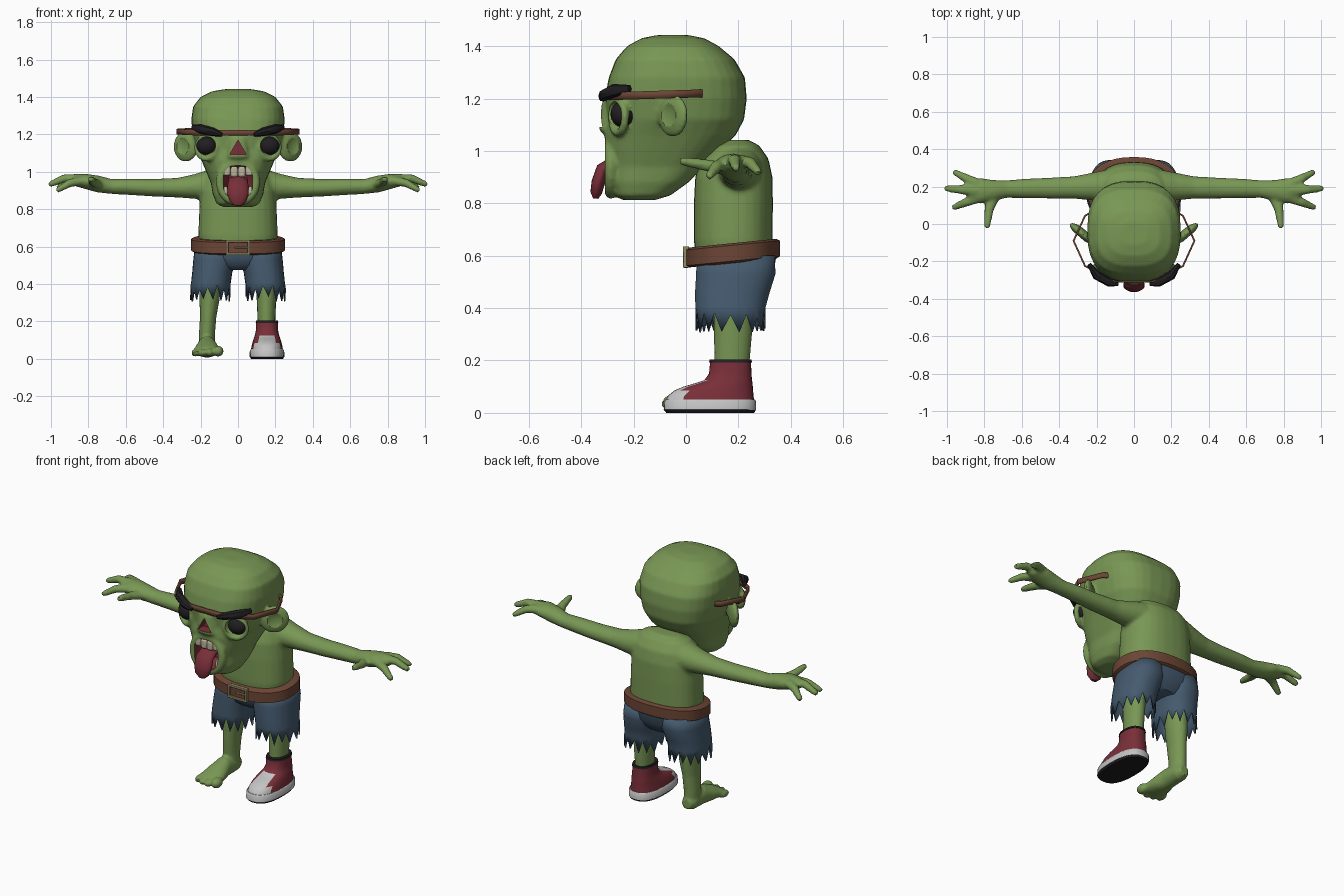
import bpy, bmesh, math, random
from mathutils import Vector

random.seed(4)
if "Cube" in bpy.data.objects:
    bpy.data.objects.remove(bpy.data.objects["Cube"])


def material(name, *rgb):
    m = bpy.data.materials.new(name)
    m.use_nodes = True
    m.diffuse_color = (*rgb, 1)
    m.node_tree.nodes["Principled BSDF"].inputs["Base Color"].default_value = (*rgb, 1)
    return m


GREEN = material("skin green", .19, .31, .09)
BLUE = material("denim blue", .06, .105, .16)
BROWN = material("leather brown", .15, .06, .035)
RED = material("dark red", .19, .028, .04)
WHITE = material("shoe white", .55, .55, .55)
BLACK = material("soft black", .015, .013, .015)
BONE = material("tooth bone", .5, .45, .33)
BRASS = material("dull brass", .3, .26, .13)


def select(*objs):
    bpy.ops.object.select_all(action='DESELECT')
    for o in objs:
        o.select_set(True)
    bpy.context.view_layer.objects.active = objs[0]


def finish(o, name, mat):
    o.name = name
    o.data.materials.clear()
    o.data.materials.append(mat)
    select(o)
    bpy.ops.object.transform_apply(location=True, rotation=True, scale=True)
    bpy.ops.object.shade_smooth_by_angle(angle=math.radians(40))
    return o


def loft(name, rings, mat, flat=False, power=2, seg=20, cap=True):
    """Skin rings (x, y, z, a, b); flat keeps every ring horizontal."""
    bm, loops = bmesh.new(), []
    pts = [Vector(r[:3]) for r in rings]
    for i, r in enumerate(rings):
        u, v = Vector((1, 0, 0)), Vector((0, 1, 0))
        if not flat:
            t = (pts[min(i + 1, len(pts) - 1)] - pts[max(i - 1, 0)]).normalized()
            u = t.cross(Vector((0, 0, 1))).normalized()
            v = u.cross(t)
        loop = []
        for k in range(seg):
            c, s = math.cos(math.tau * k / seg), math.sin(math.tau * k / seg)
            c = math.copysign(abs(c) ** (2 / power), c)
            s = math.copysign(abs(s) ** (2 / power), s)
            loop.append(bm.verts.new(pts[i] + u * c * r[3] + v * s * r[4]))
        loops.append(loop)
    for p, q in zip(loops, loops[1:]):
        for k in range(seg):
            n = (k + 1) % seg
            bm.faces.new((p[k], p[n], q[n], q[k]))
    if cap:
        bm.faces.new(loops[0])
        bm.faces.new(loops[-1])
    bmesh.ops.recalc_face_normals(bm, faces=bm.faces)
    me = bpy.data.meshes.new(name)
    bm.to_mesh(me)
    bm.free()
    o = bpy.data.objects.new(name, me)
    bpy.context.collection.objects.link(o)
    return finish(o, name, mat)


def stack(rows, x=0):
    """Rows of z, front y, back y, half width become rings."""
    return [(x, (f + b) / 2, z, w, (b - f) / 2) for z, f, b, w in rows]


def ball(name, loc, size, mat, turn=0):
    bpy.ops.mesh.primitive_uv_sphere_add(segments=24, ring_count=14, location=loc, rotation=(0, 0, turn))
    bpy.context.object.scale = size
    return finish(bpy.context.object, name, mat)


def box(name, loc, size, mat, bevel=.006):
    bpy.ops.mesh.primitive_cube_add(size=1, location=loc)
    o = bpy.context.object
    o.scale = size
    finish(o, name, mat)
    m = o.modifiers.new("bevel", 'BEVEL')
    m.width, m.segments = bevel, 2
    return o


def torus(name, loc, turn, major, minor, size, mat):
    bpy.ops.mesh.primitive_torus_add(location=loc, rotation=(math.pi / 2, 0, turn), major_radius=major,
                                     minor_radius=minor, major_segments=28, minor_segments=10)
    bpy.context.object.scale = size
    return finish(bpy.context.object, name, mat)


def apply(o, kind, **settings):
    m = o.modifiers.new(kind.lower(), kind)
    for key, value in settings.items():
        setattr(m, key, value)
    select(o)
    bpy.ops.object.modifier_apply(modifier=m.name)


def fuse(name, parts, voxel=.01, rounds=4):
    """Melt overlapping parts into one soft skin."""
    select(*parts)
    bpy.ops.object.join()
    o = bpy.context.object
    apply(o, 'REMESH', mode='VOXEL', voxel_size=voxel)
    apply(o, 'SMOOTH', factor=.5, iterations=rounds)
    return finish(o, name, GREEN)


def cut(o, cutter):
    apply(o, 'BOOLEAN', operation='DIFFERENCE', solver='EXACT', material_mode='TRANSFER', object=cutter)
    bpy.data.objects.remove(cutter)


# Head with ears, eye bags and lips
parts = [loft("head", stack([
    (.812, -.24, -.12, .08), (.83, -.275, -.06, .115), (.88, -.29, .01, .135), (.94, -.295, .07, .145),
    (1, -.305, .13, .17), (1.06, -.31, .19, .195), (1.12, -.3, .222, .225), (1.2, -.31, .232, .243),
    (1.28, -.295, .225, .25), (1.35, -.268, .185, .24), (1.4, -.225, .125, .2),
    (1.43, -.17, .07, .14), (1.442, -.11, .01, .07)]), GREEN, True, 2.7, 32)]
parts.append(torus("lips", (0, -.287, .945), 0, .09, .024, (1.05, 1.13, 1), GREEN))
parts.append(loft("nose_bridge", [(0, -.28, 1.22, .03, .02), (0, -.3, 1.18, .045, .022),
                                  (0, -.302, 1.08, .06, .03), (0, -.28, 1.05, .05, .02)], GREEN, True))
for s in (1, -1):
    parts.append(ball("ear", (s * .28, -.05, 1.135), (.082, .026, .082), GREEN, s * .7))
    parts.append(torus("eye_bag", (s * .167, -.258, 1.128), s * .45, .058, .016, (1, 1, 1), GREEN))
head = fuse("head", parts, .009, 3)
for s in (1, -1):
    cut(head, ball("ear_cutter", (s * .306, -.079, 1.137), (.058, .026, .06), GREEN, s * .7))
    cut(head, ball("socket_cutter", (s * .172, -.285, 1.14), (.054, .06, .05), GREEN))
cut(head, loft("mouth_cutter", [(0, -.4, .945, .08, .09), (0, -.24, .945, .078, .088),
                                (0, -.2, .945, .05, .06)], RED, power=2.8))
bpy.ops.mesh.primitive_cone_add(vertices=3, radius1=.052, radius2=.052, depth=.12,
                                location=(0, -.33, 1.118), rotation=(math.pi / 2, 0, 0))
nose = finish(bpy.context.object, "nose_cutter", RED)
top = max(v.co.z for v in nose.data.vertices)
if sum(v.co.z > top - .01 for v in nose.data.vertices) > 2:
    for v in nose.data.vertices:
        v.co.z = 2 * 1.118 - v.co.z
    nose.data.flip_normals()
cut(head, nose)
select(head)
bpy.ops.object.shade_smooth_by_angle(angle=math.radians(40))

# Eyes, brows, teeth and tongue
for s, side in ((1, "left"), (-1, "right")):
    ball(side + "_eye", (s * .167, -.24, 1.14), (.056, .048, .05), BLACK)
    loft(side + "_brow", [(s * .085, -.318, 1.198, .014, .01), (s * .13, -.312, 1.212, .024, .022),
                          (s * .2, -.275, 1.23, .024, .026), (s * .24, -.215, 1.238, .012, .014)], BLACK, seg=8)
    ball(side + "_lower_tooth", (s * .066, -.288, .895), (.013, .014, .028), BONE)
    for x, drop in ((.02, .985), (.06, .992)):
        box(side + "_upper_tooth", (s * x, -.292, drop + .015), (.038, .028, .056), BONE, .01)
loft("tongue", [(0, -.21, .945, .045, .02), (0, -.28, .955, .052, .024), (0, -.318, .93, .055, .026),
                (0, -.335, .88, .056, .026), (0, -.343, .84, .044, .022), (0, -.345, .818, .018, .01)], RED)

# Strap around the head
strap = loft("head_strap", [(0, -.09, z, .328, .235) for z in (1.2, 1.23)], BROWN, True, seg=10, cap=False)
for v in strap.data.vertices:
    v.co.z += (v.co.y + .09) * .03
strap.modifiers.new("thickness", 'SOLIDIFY').thickness = .01

# Torso, arms and hands
parts = [loft("torso", stack([
    (.56, .04, .33, .2), (.66, .03, .33, .212), (.8, .03, .332, .207), (.9, .035, .33, .2),
    (.97, .06, .315, .185), (1.02, .11, .28, .15), (1.042, .16, .24, .09)]), GREEN, True, 2.4, 28)]
fingers = [[(.84, .215, .96, .03, .025), (.9, .245, .955, .024, .022), (.955, .275, .92, .017, .016)],
           [(.84, .18, .965, .03, .025), (.93, .185, .965, .025, .022), (1, .19, .935, .018, .017)],
           [(.84, .14, .95, .03, .025), (.9, .115, .94, .024, .022), (.96, .09, .905, .017, .016)],
           [(.74, .16, .93, .03, .025), (.775, .08, .945, .026, .023), (.785, -.01, .96, .017, .017)]]
for s in (1, -1):
    arm = [(.06, .2, .93, .09, .085), (.15, .2, .93, .09, .083), (.22, .2, .922, .075, .068),
           (.32, .195, .915, .06, .053), (.45, .192, .915, .056, .047), (.58, .19, .92, .052, .044),
           (.68, .187, .922, .047, .04), (.75, .18, .935, .056, .045), (.82, .178, .95, .068, .04),
           (.88, .18, .952, .055, .026)]
    for path in [arm] + fingers:
        parts.append(loft("limb", [(s * p[0],) + p[1:] for p in path], GREEN))
        tip = path[-1]
        parts.append(ball("tip", (s * tip[0], tip[1], tip[2]), (tip[4],) * 3, GREEN))
fuse("torso_and_arms", parts)

# Belt, tilted down to the front, and its buckle
belt = loft("belt", [(0, .178, .61 + z, .25 - i, .18 - i) for z, i in
                     ((-.038, .014), (-.03, 0), (.03, 0), (.038, .014))], BROWN, True, 2.3, 36)
for v in belt.data.vertices:
    v.co.z += (v.co.y - .18) * .1
for s in (1, -1):
    box("buckle_side", (s * .058, .0, .595), (.014, .022, .082), BRASS, .003)
    box("buckle_bar", (0, .0, .595 + s * .034), (.12, .022, .014), BRASS, .003)
box("buckle_tongue", (.02, .0, .595), (.075, .016, .01), BRASS, .003)

# Ragged shorts
loft("shorts_seat", stack([(.475, .09, .29, .1), (.5, .06, .31, .19), (.54, .042, .335, .222),
                           (.6, .035, .345, .228)]), BLUE, True, 2.4, 28)
for s, side in ((1, "left"), (-1, "right")):
    leg = loft(side + "_shorts_leg", [
        (s * .118, .19, .6, .112, .15), (s * .125, .19, .53, .114, .152), (s * .138, .177, .46, .107, .143),
        (s * .145, .17, .405, .106, .135), (s * .148, .17, .35, .108, .135)], BLUE, True, 2.3, 30, False)
    for i, v in enumerate(leg.data.vertices[-30:]):
        v.co.z = random.uniform(.305, .335) if i % 2 else random.uniform(.365, .4)
    leg.modifiers.new("thickness", 'SOLIDIFY').thickness = .008

# Bare right leg and foot
parts = [loft("leg", [(-.15, .18, .46, .06, .075), (-.152, .18, .32, .054, .074), (-.16, .175, .22, .044, .065),
                      (-.166, .175, .13, .043, .058), (-.166, .175, .04, .043, .055)], GREEN, True),
         loft("foot", [(-.166, .235, .055, .03, .03), (-.166, .2, .055, .046, .045), (-.166, .1, .065, .05, .058),
                       (-.166, .04, .053, .064, .047), (-.166, -.02, .042, .074, .032),
                       (-.166, -.04, .038, .07, .025)], GREEN)]
for x, y, r in ((-.106, -.05, .029), (-.152, -.056, .022), (-.192, -.05, .021), (-.229, -.036, .02)):
    parts.append(ball("toe", (x, y, r + .012), (r, .04, r), GREEN))
fuse("right_leg", parts, .009, 2)
loft("left_leg", [(.15, .18, .46, .06, .075), (.152, .18, .32, .052, .073), (.152, .175, .18, .046, .066)],
     GREEN, True)

# Shoe: tread, sole, upper with pale toe and laces, dark collar
loft("shoe_tread", stack([(0, -.075, .26, .085), (.012, -.085, .267, .093)], .155), BLACK, True, 2.5, 32)
loft("shoe_sole", stack([(.011, -.085, .267, .093), (.045, -.083, .267, .092), (.052, -.078, .262, .086)], .155),
     WHITE, True, 2.5, 32)
shoe = loft("shoe_upper", stack([
    (.045, -.078, .26, .086), (.065, -.07, .258, .083), (.085, -.045, .256, .078), (.1, -.01, .255, .074),
    (.112, .03, .254, .07), (.125, .07, .252, .065), (.15, .088, .25, .06), (.195, .092, .248, .058)], .155),
    RED, True, 2.4, 32)
shoe.data.materials.append(WHITE)
for f in shoe.data.polygons:
    c = f.center
    toe = c.y < -.005 and c.z < .1
    laces = abs(c.x - .155) < .042 and c.y < .07 and c.z < .125
    f.material_index = int(toe or laces)
loft("shoe_collar", stack([(.192, .088, .252, .061), (.204, .09, .25, .058)], .155), BLACK, True, 2.4, 32)
